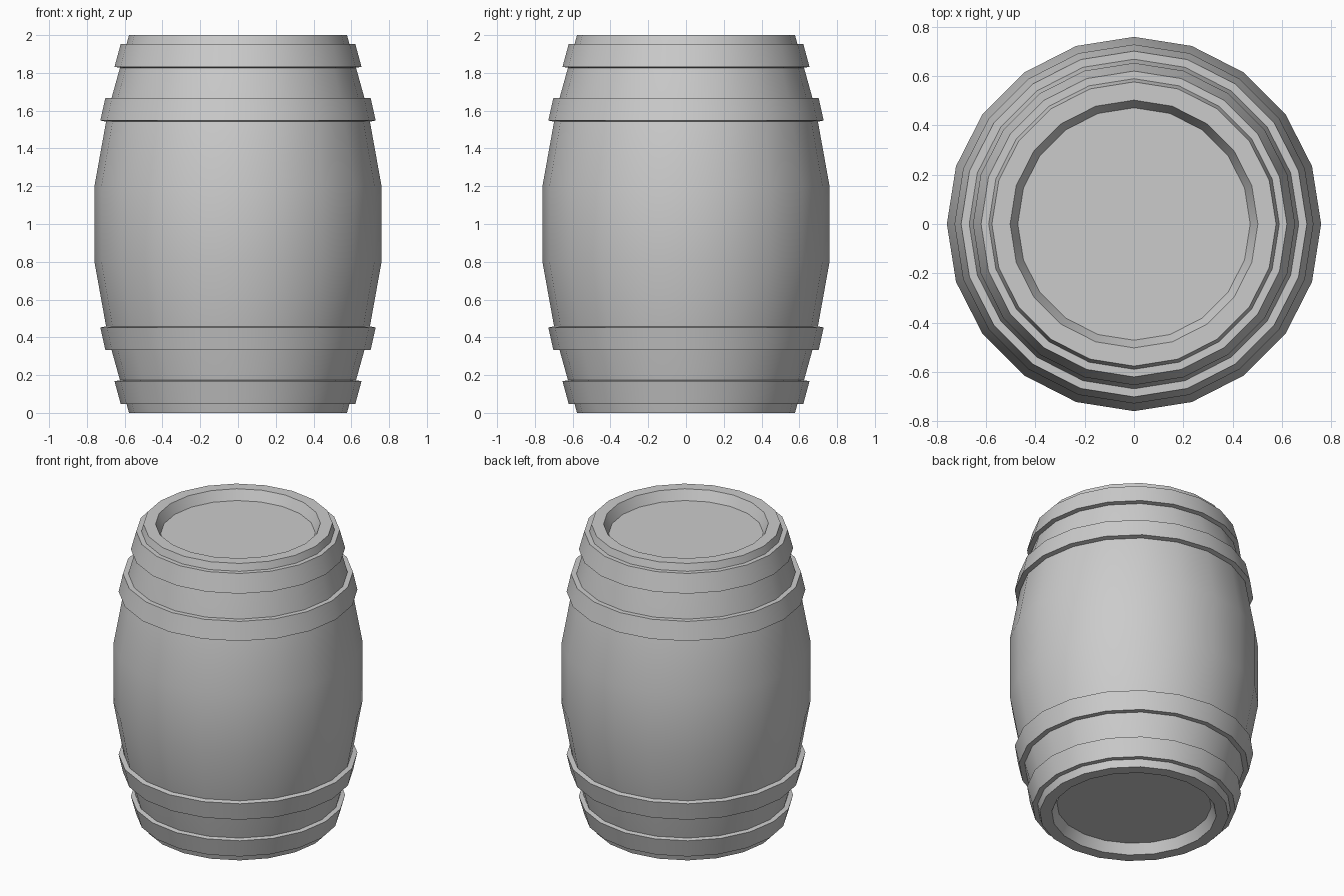
import bpy, bmesh, math

if "Cube" in bpy.data.objects:
    bpy.data.objects.remove(bpy.data.objects["Cube"])

SIDES = 20
HEIGHT = 2.0


def lathe(name, profile, closed=False):
    """Spin an (r, z) profile around z; open profiles get capped at both ends."""
    bm = bmesh.new()
    rings = []
    for r, z in profile:
        rings.append([bm.verts.new((r * math.cos(2 * math.pi * i / SIDES),
                                    r * math.sin(2 * math.pi * i / SIDES), z))
                      for i in range(SIDES)])
    pairs = list(zip(rings, rings[1:]))
    if closed:
        pairs.append((rings[-1], rings[0]))
    for a, b in pairs:
        for i in range(SIDES):
            j = (i + 1) % SIDES
            bm.faces.new((a[i], a[j], b[j], b[i]))
    if not closed:
        bm.faces.new(rings[0][::-1])
        bm.faces.new(rings[-1])
    bmesh.ops.recalc_face_normals(bm, faces=bm.faces)
    mesh = bpy.data.meshes.new(name)
    bm.to_mesh(mesh)
    bm.free()
    obj = bpy.data.objects.new(name, mesh)
    bpy.context.collection.objects.link(obj)
    bpy.ops.object.select_all(action='DESELECT')
    obj.select_set(True)
    bpy.context.view_layer.objects.active = obj
    bpy.ops.object.shade_smooth_by_angle(angle=math.radians(30))
    return obj


def flip(profile):
    return [(r, HEIGHT - z) for r, z in profile]


# barrel body: bulging staves, rim and recessed lid, mirrored about mid height
upper = [(0.76, 1.2), (0.688, 1.6), (0.577, 2.0), (0.503, 2.0), (0.472, 1.935)]
lathe("barrel_body", flip(upper)[::-1] + upper)

# hoops: a pair at each end
hoops = {
    "outer_hoop": [(0.575, 1.953), (0.621, 1.953), (0.654, 1.832), (0.612, 1.825)],
    "inner_hoop": [(0.655, 1.668), (0.702, 1.668), (0.729, 1.548), (0.688, 1.54)],
}
for name, profile in hoops.items():
    lathe("upper_" + name, profile, closed=True)
    lathe("lower_" + name, flip(profile), closed=True)
